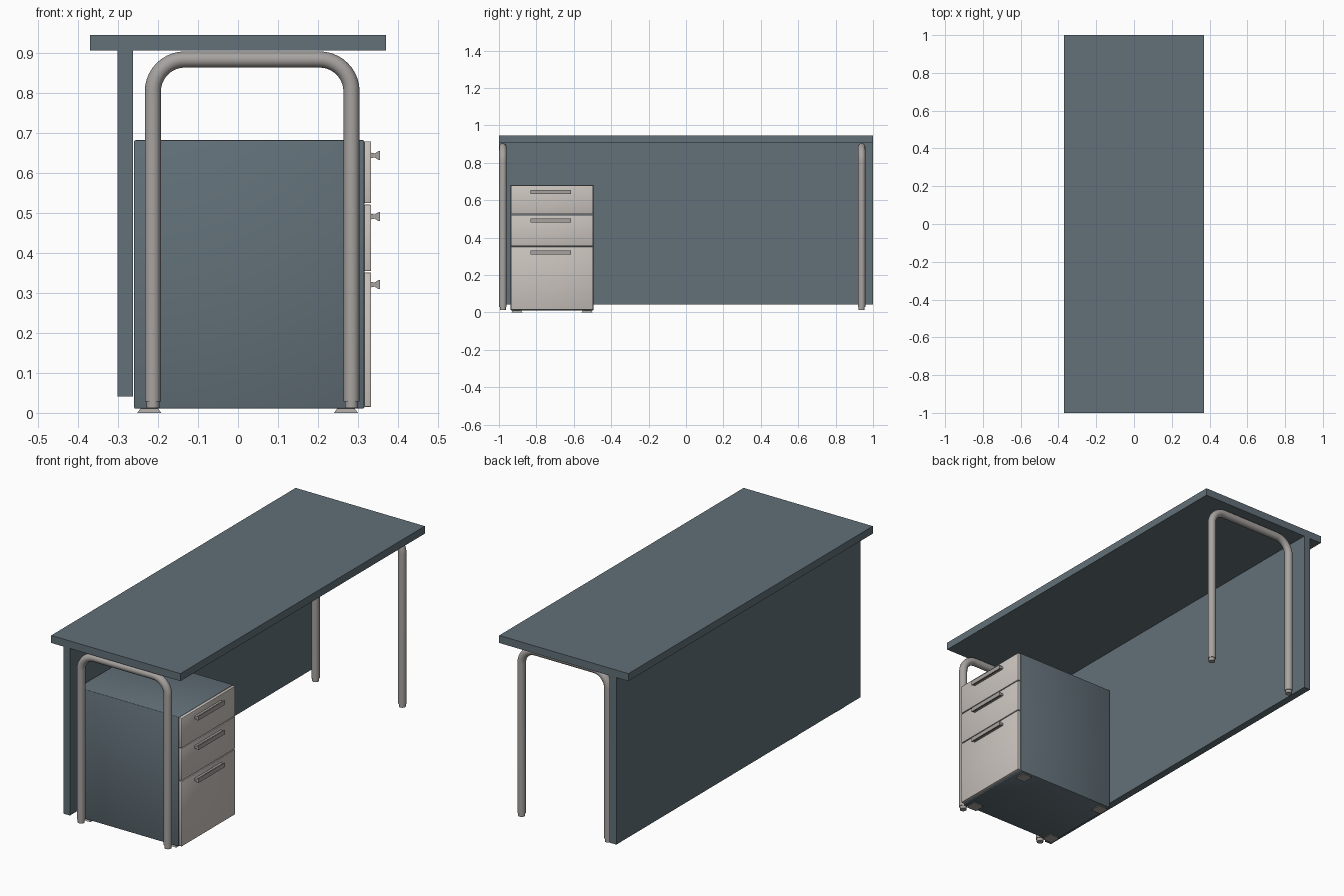
import bpy, bmesh, math

if "Cube" in bpy.data.objects:
    bpy.data.objects.remove(bpy.data.objects["Cube"])

def material(name, rgb):
    m = bpy.data.materials.new(name)
    m.diffuse_color = (*rgb, 1)
    m.use_nodes = True
    m.node_tree.nodes["Principled BSDF"].inputs["Base Color"].default_value = m.diffuse_color
    return m

SLATE = material("slate_blue_grey", (0.122, 0.162, 0.188))
CREAM = material("warm_light_grey", (0.600, 0.558, 0.520))
METAL = material("satin_metal", (0.385, 0.365, 0.350))

def link(name, data, mat):
    ob = bpy.data.objects.new(name, data)
    bpy.context.collection.objects.link(ob)
    data.materials.append(mat)
    return ob

def activate(ob):
    bpy.ops.object.select_all(action='DESELECT')
    ob.select_set(True)
    bpy.context.view_layer.objects.active = ob

def mesh_from(bm, name, mat):
    bmesh.ops.recalc_face_normals(bm, faces=bm.faces)
    me = bpy.data.meshes.new(name)
    bm.to_mesh(me)
    bm.free()
    return link(name, me, mat)

def box(name, x, y, z, mat, bevel=0.0):
    bm = bmesh.new()
    bmesh.ops.create_cube(bm, size=1)
    for v in bm.verts:
        v.co = [r[0] if c < 0 else r[1] for c, r in zip(v.co, (x, y, z))]
    if bevel:
        bmesh.ops.bevel(bm, geom=bm.edges[:], offset=bevel, segments=2,
                        profile=0.5, affect='EDGES')
    ob = mesh_from(bm, name, mat)
    if bevel:
        activate(ob)
        bpy.ops.object.shade_smooth_by_angle(angle=math.radians(50))
    return ob

def extrude_profile(name, pts, y0, y1, mat):
    """Extrude an (x, z) outline along y."""
    bm = bmesh.new()
    face = bm.faces.new([bm.verts.new((x, y0, z)) for x, z in pts])
    ext = bmesh.ops.extrude_face_region(bm, geom=[face])
    verts = [g for g in ext["geom"] if isinstance(g, bmesh.types.BMVert)]
    bmesh.ops.translate(bm, vec=(0, y1 - y0, 0), verts=verts)
    return mesh_from(bm, name, mat)

def cone(name, x, y, z0, z1, r0, r1, mat, sides=24):
    bm = bmesh.new()
    bmesh.ops.create_cone(bm, cap_ends=True, segments=sides, radius1=r0,
                          radius2=r1, depth=z1 - z0)
    bmesh.ops.translate(bm, vec=(x, y, (z0 + z1) / 2), verts=bm.verts)
    ob = mesh_from(bm, name, mat)
    activate(ob)
    bpy.ops.object.shade_smooth_by_angle(angle=math.radians(35))

# Worktop and modesty panel
box("worktop", (-0.37, 0.37), (-1, 1), (0.906, 0.945), SLATE)
box("modesty_panel", (-0.301, -0.263), (-1, 1), (0.041, 0.906), SLATE)

# Bent tube leg frames with feet
LEG_X, TUBE, BEND, TOP = (-0.213, 0.284), 0.0202, 0.08, 0.884

def leg_frame(name, y):
    path = [(LEG_X[0], 0.028)]
    for cx, start in ((LEG_X[0] + BEND, 180), (LEG_X[1] - BEND, 90)):
        for i in range(11):
            a = math.radians(start - 9 * i)
            path.append((cx + BEND * math.cos(a), TOP - BEND + BEND * math.sin(a)))
    path.append((LEG_X[1], 0.028))
    cu = bpy.data.curves.new(name, 'CURVE')
    cu.dimensions = '3D'
    cu.bevel_depth = TUBE
    cu.bevel_resolution = 4
    cu.use_fill_caps = True
    sp = cu.splines.new('POLY')
    sp.points.add(len(path) - 1)
    for p, (x, z) in zip(sp.points, path):
        p.co = (x, y, z, 1)
    ob = link(name, cu, METAL)
    activate(ob)
    bpy.ops.object.convert(target='MESH')
    bpy.ops.object.shade_smooth_by_angle(angle=math.radians(40))
    for i, x in enumerate(LEG_X):
        cone(f"{name}_foot_{i + 1}", x, y, 0.012, 0.030, 0.0165, 0.0165, METAL)

leg_frame("leg_frame_left", -0.979)
leg_frame("leg_frame_right", 0.939)

# Drawer pedestal
PY = (-0.938, -0.495)
box("pedestal_body", (-0.26, 0.316), PY, (0.011, 0.682), SLATE, 0.003)

# Drawer fronts with flared bar handles
drawers = [((0.525, 0.679), 0.644), ((0.355, 0.521), 0.491), ((0.015, 0.351), 0.321)]
for i, (z, hz) in enumerate(drawers):
    box(f"drawer_front_{i + 1}", (0.316, 0.333), (PY[0] + 0.002, PY[1] - 0.002),
        z, CREAM, 0.002)
    half = [(0.332, 0.007), (0.342, 0.005), (0.351, 0.011), (0.355, 0.011)]
    outline = [(x, hz + h) for x, h in half] + [(x, hz - h) for x, h in reversed(half)]
    extrude_profile(f"drawer_handle_{i + 1}", outline, -0.832, -0.615, METAL)

# Pedestal feet: square pads that taper upward
for i, x in enumerate((-0.222, 0.270)):
    for j, y in enumerate((-0.904, -0.529)):
        foot = box(f"pedestal_foot_{i + 1}_{j + 1}", (x - 0.03, x + 0.03),
                   (y - 0.03, y + 0.03), (0, 0.012), METAL)
        for v in foot.data.vertices:
            if v.co.z > 0.006:
                v.co.x = x + (v.co.x - x) * 0.7
                v.co.y = y + (v.co.y - y) * 0.7
